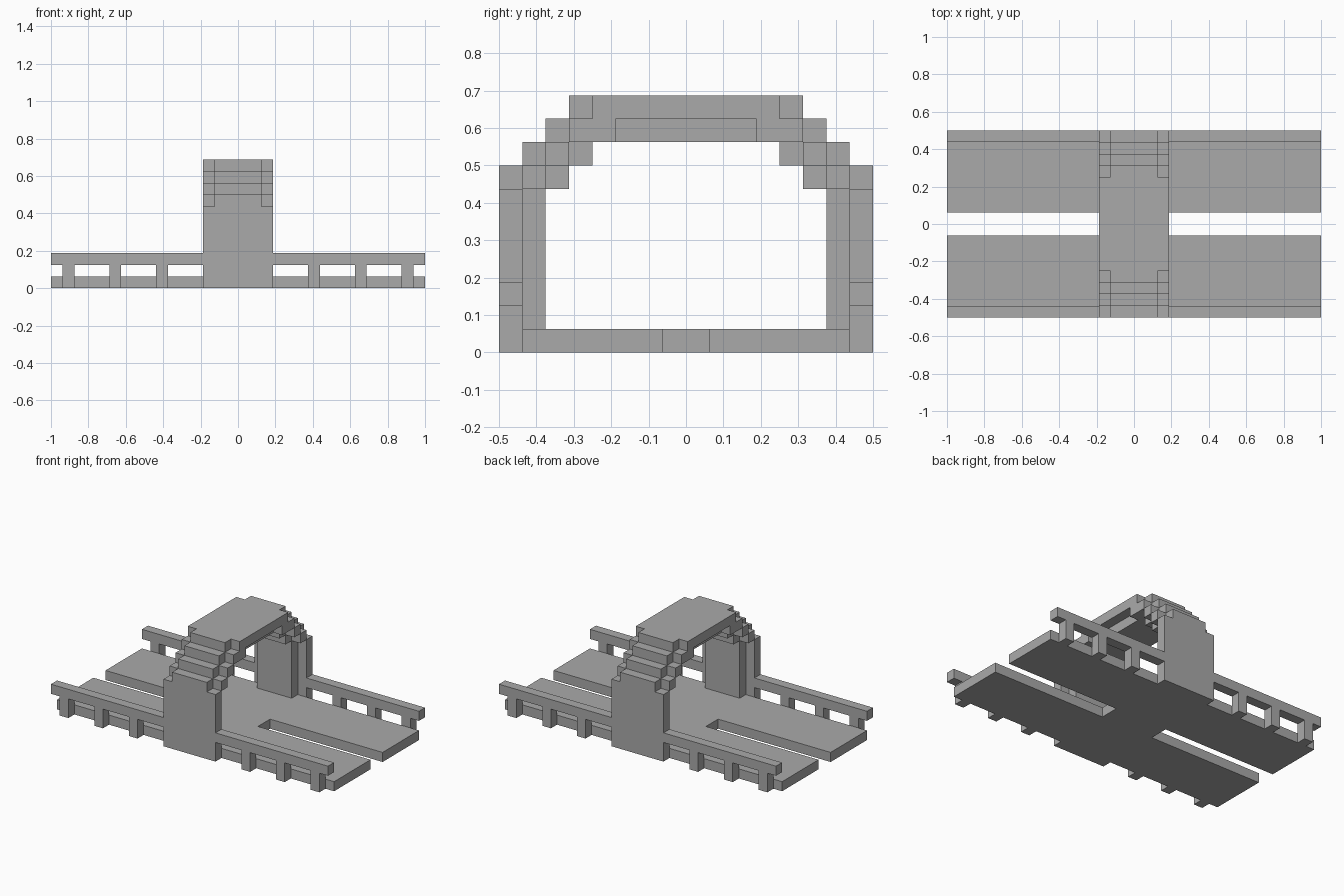
import bpy
import bmesh
from mathutils import Vector

cube = bpy.data.objects.get("Cube")
if cube:
    bpy.data.objects.remove(cube, do_unlink=True)

U = 1 / 16  # one block

stone = bpy.data.materials.new("stone grey")
stone.use_nodes = True
GREY = (0.4, 0.4, 0.4, 1)
stone.diffuse_color = GREY
stone.node_tree.nodes["Principled BSDF"].inputs["Base Color"].default_value = GREY


def prism(name, outline, axis, start, end):
    """Extrude a flat outline, in blocks, along one axis."""
    def place(a, b, c):
        p = [a, b]
        p.insert(axis, c)
        return Vector(p) * U
    bm = bmesh.new()
    face = bm.faces.new([bm.verts.new(place(a, b, start)) for a, b in outline])
    out = bmesh.ops.extrude_face_region(bm, geom=[face])
    verts = [v for v in out["geom"] if isinstance(v, bmesh.types.BMVert)]
    bmesh.ops.translate(bm, verts=verts, vec=place(0, 0, end - start))
    bmesh.ops.recalc_face_normals(bm, faces=bm.faces)
    mesh = bpy.data.meshes.new(name)
    bm.to_mesh(mesh)
    bm.free()
    mesh.materials.append(stone)
    obj = bpy.data.objects.new(name, mesh)
    bpy.context.collection.objects.link(obj)
    return obj


def box(name, x, y, z):
    return prism(name, [(x[0], z[0]), (x[1], z[0]), (x[1], z[1]), (x[0], z[1])], 1, *y)


def span(side, lo, hi):
    return tuple(sorted((side * lo, side * hi)))


def mirrored(points):
    return points + [(-a, b) for a, b in reversed(points)]


# Deck with a long slot at each end
quarter = [(3, 1), (16, 1), (16, 7)]
right_half = [(x, -y) for x, y in reversed(quarter)] + quarter
prism("deck", mirrored(right_half), 2, 0, 1)

# Arch core: stepped on the outside and the inside
outer = [(7, 7), (8, 7), (8, 8), (7, 8), (7, 9), (6, 9), (6, 10), (5, 10), (5, 11)]
inner = [(4, 9), (4, 8), (5, 8), (5, 7), (6, 7), (6, 1), (7, 1)]
prism("arch_core", mirrored(inner + outer), 0, -2, 2)

# Stepped ribs along both edges of the arch
for sx, edge in ((1, "left"), (-1, "right")):
    xs = span(sx, 2, 3)
    prism(f"{edge}_top_rib", mirrored([(3, 10), (3, 9), (4, 9), (4, 11)]), 0, *xs)
    for sy, end in ((-1, "front"), (1, "back")):
        for i in range(3):
            box(f"{edge}_{end}_rib_step", xs, span(sy, 6 - i, 7 - i), (7 + i, 8 + i))

for sy, end in ((-1, "front"), (1, "back")):
    ys = span(sy, 7, 8)
    box(f"{end}_pier", (-3, 3), ys, (0, 7))
    # Railing: rail and posts in one comb-shaped profile
    for sx, edge in ((1, "left"), (-1, "right")):
        comb = [(3, 3), (3, 2)]
        for x in (6, 10, 14):
            comb += [(x, 2), (x, 0), (x + 1, 0), (x + 1, 2)]
        comb += [(16, 2), (16, 3)]
        prism(f"{end}_{edge}_railing", [(sx * x, z) for x, z in comb], 1, *ys)
